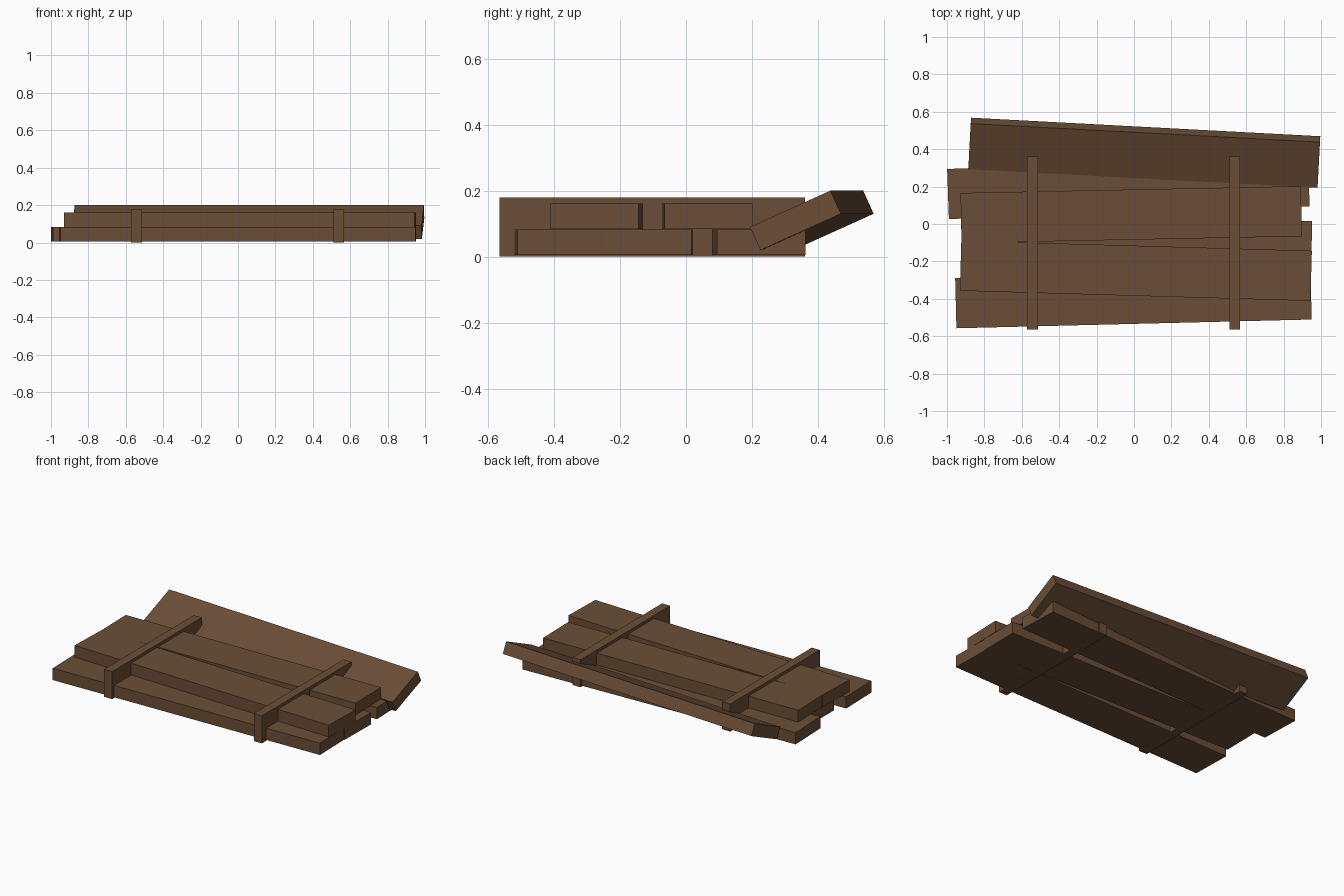
import bpy
from mathutils import Euler, Matrix, Vector

cube = bpy.data.objects.get("Cube")
if cube:
    bpy.data.objects.remove(cube, do_unlink=True)

wood = bpy.data.materials.new("brown_wood")
wood.use_nodes = True
COLOUR = (0.147, 0.076, 0.038, 1)
wood.diffuse_color = COLOUR
wood.node_tree.nodes["Principled BSDF"].inputs["Base Color"].default_value = COLOUR
wood.node_tree.nodes["Principled BSDF"].inputs["Roughness"].default_value = 0.9


def board(name, size, centre, yaw=0.0, tilt=0.0):
    """A flat-faced box, tilted about its length and then turned about z."""
    bpy.ops.mesh.primitive_cube_add(size=1)
    ob = bpy.context.object
    ob.name = name
    turn = Euler((tilt, 0, yaw)).to_matrix().to_4x4()
    ob.data.transform(turn @ Matrix.Diagonal(Vector((*size, 1))))
    ob.location = centre
    ob.data.materials.append(wood)


WIDTH, THICK = 0.268, 0.077
LOW, HIGH = 0.044, 0.122

# Planks: name, length, centre x, centre y, layer height, yaw
planks = [
    ("lower_front_plank", 1.90, -0.003, -0.40, LOW, 0.0247),
    ("lower_middle_plank", 1.86, 0.02, -0.104, LOW, -0.015),
    ("lower_back_plank", 1.93, -0.03, 0.194, LOW, 0.035),
    ("upper_front_plank", 1.875, 0.01, -0.25, HIGH, -0.029),
    ("upper_back_plank", 1.82, -0.015, 0.05, HIGH, 0.02),
]
for name, length, x, y, z, yaw in planks:
    board(name, (length, WIDTH, THICK), (x, y, z), yaw)

# Loose plank leaning on the back of the stack
board("leaning_plank", (1.87, WIDTH, THICK), (0.055, 0.381, 0.11), -0.053, 0.424)

# Cross straps binding the stack
for name, x in (("right_strap", -0.543), ("left_strap", 0.539)):
    board(name, (0.058, 0.925, 0.18), (x, -0.1025, 0.09))
